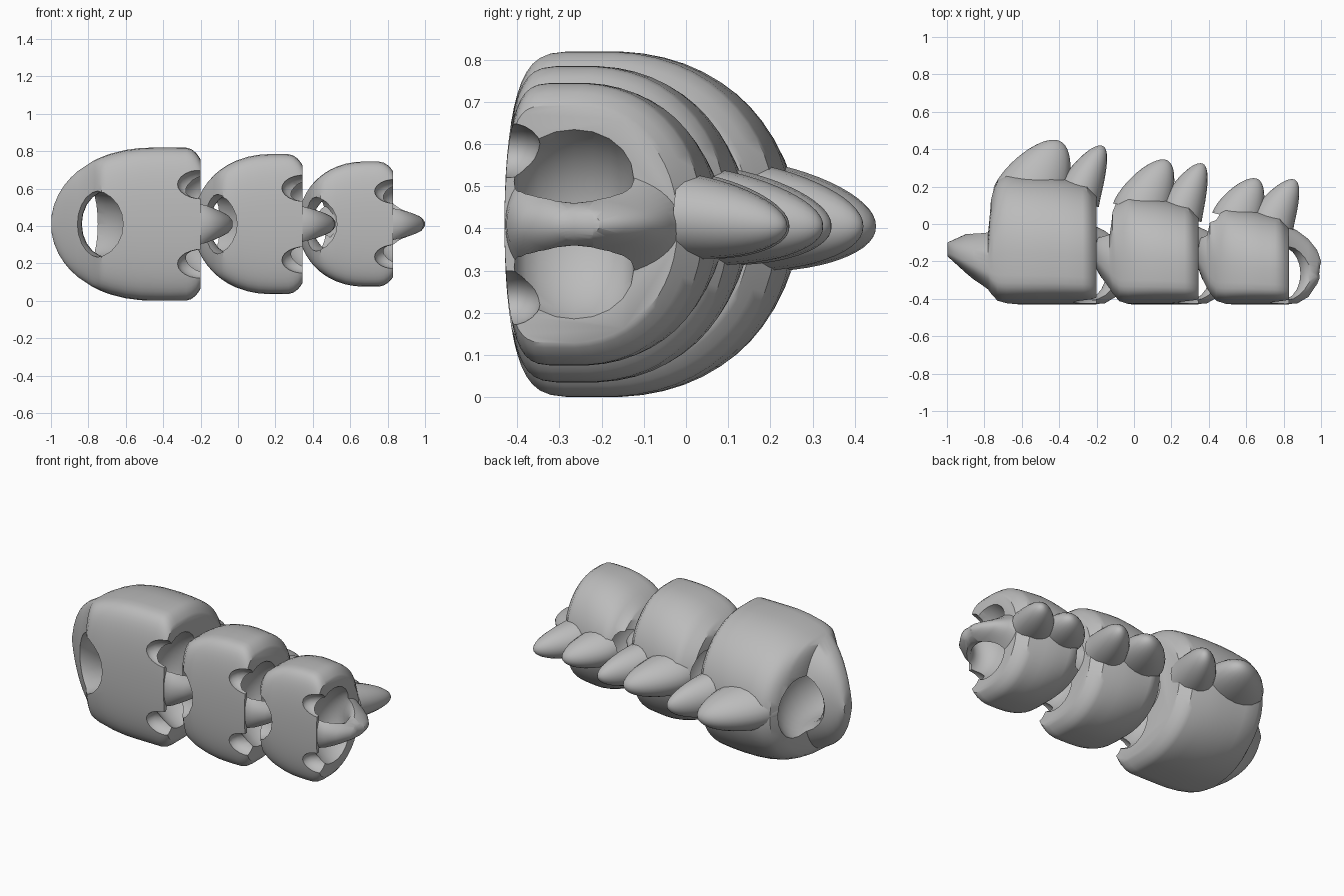
import bpy, bmesh, math
from mathutils import Matrix, Vector

if "Cube" in bpy.data.objects:
    bpy.data.objects.remove(bpy.data.objects["Cube"])

grey = bpy.data.materials.new("stone grey")
grey.diffuse_color = (0.5, 0.5, 0.5, 1)
grey.use_nodes = True
grey.node_tree.nodes["Principled BSDF"].inputs["Base Color"].default_value = grey.diffuse_color
ZC, FRONT = 0.41, -0.43


def make_object(name, bm):
    bmesh.ops.recalc_face_normals(bm, faces=bm.faces)
    me = bpy.data.meshes.new(name)
    bm.to_mesh(me)
    bm.free()
    me.materials.append(grey)
    ob = bpy.data.objects.new(name, me)
    bpy.context.collection.objects.link(ob)
    return ob


def loft(name, rings):
    bm = bmesh.new()
    loops = [[bm.verts.new(p) for p in r] for r in rings]
    n = len(loops[0])
    for a, b in zip(loops, loops[1:]):
        for i in range(n):
            bm.faces.new((a[i], a[(i + 1) % n], b[(i + 1) % n], b[i]))
    bm.faces.new(loops[0])
    bm.faces.new(loops[-1])
    return make_object(name, bm)


def section(x, h, y0, y1, boxy=4.0, n=56):
    """Cross-section facing x: round at the back, flattened at the front."""
    cy = y0 * 0.65 + y1 * 0.35
    pts = []
    for i in range(n):
        a = 2 * math.pi * (i + 0.5) / n
        c, s = math.cos(a), math.sin(a)
        e = 2 / boxy if c < 0 else 0.9
        y = cy + (y1 - cy if c > 0 else cy - y0) * math.copysign(abs(c) ** e, c)
        pts.append((x, y, ZC + h * math.copysign(abs(s) ** 0.95, s)))
    return pts


def interp(pairs, x):
    for (xa, ya), (xb, yb) in zip(pairs, pairs[1:]):
        if x <= xb:
            return ya + (yb - ya) * max(0, x - xa) / (xb - xa)
    return pairs[-1][1]


def torus(centre, major, minor, wide, upright):
    """Clearance channel around a link bar."""
    rings = []
    bm = bmesh.new()
    for i in range(40):
        u = 2 * math.pi * i / 40
        ring = []
        for j in range(20):
            v = 2 * math.pi * j / 20
            r, w = major + minor * math.cos(v), wide * math.sin(v)
            a, b = r * math.cos(u), r * math.sin(u)
            off = Vector((a, w, b)) if upright else Vector((a, b, w))
            ring.append(bm.verts.new(Vector(centre) + off))
        rings.append(ring)
    for i in range(40):
        a, b = rings[i], rings[(i + 1) % 40]
        for j in range(20):
            k = (j + 1) % 20
            bm.faces.new((a[j], a[k], b[k], b[j]))
    return make_object("channel", bm)


def ellipsoid(centre, radii):
    bm = bmesh.new()
    m = Matrix.Translation(centre) @ Matrix.Diagonal((*radii, 1))
    bmesh.ops.create_uvsphere(bm, u_segments=20, v_segments=12, radius=1, matrix=m)
    return make_object("notch", bm)


def combine(ob, other, op):
    m = ob.modifiers.new(op.lower(), 'BOOLEAN')
    m.operation, m.object, m.solver = op, other, 'EXACT'
    dg = bpy.context.evaluated_depsgraph_get()
    me = bpy.data.meshes.new_from_object(ob.evaluated_get(dg))
    ob.modifiers.clear()
    ob.data = me
    bpy.data.objects.remove(other)


def smooth(ob, angle):
    bpy.ops.object.select_all(action='DESELECT')
    ob.select_set(True)
    bpy.context.view_layer.objects.active = ob
    bpy.ops.object.shade_smooth_by_angle(angle=math.radians(angle))


def spike(name, xa, xb, tip, base_y, zh):
    """Leaf-shaped back fin, full near the base and pointed at the tip."""
    rings = []
    for k in range(15):
        t = math.sin(k / 14 * math.pi / 2)
        swell = math.sqrt(max(0.0, 1 - t ** 2)) * (1 - 0.12 * t) + 0.012
        mid = (xa + xb) / 2
        cx = mid + (tip[0] - mid) * t ** 1.2
        y = base_y + (tip[1] - base_y) * t
        cz = ZC + 0.02 - 0.025 * t
        rx, rz = (xb - xa) / 2 * swell, zh * swell
        ring = []
        for i in range(20):
            a = 2 * math.pi * i / 20
            ring.append((cx + rx * math.cos(a), y - 0.03 * (1 - t) * math.cos(a),
                         cz + rz * math.sin(a)))
        rings.append(ring)
    smooth(loft(name, rings), 50)


def segment(name, left, body, right, tip, h, back, taper, s, hole):
    # barrel body with the tapering ring nose on its left
    nose = [(left, (-0.17, -0.1)), (left + (body - left) * 0.5, (-0.27, -0.05)),
            (body, (-0.36, -0.02)), (body + 0.015, (-0.38, back * 0.5 + 0.02)),
            (body + 0.05, (-0.42, back - 0.03)), (body + 0.1, (FRONT, back))]
    lows = [(x, v[0]) for x, v in nose]
    highs = [(x, v[1]) for x, v in nose]
    highs += [(right - 0.2, back - 0.015), (right - 0.05, back - 0.05),
              (right, back - 0.11)]
    xs = [left + (right - left) * f for f in
          (0.004, 0.02, 0.05, 0.09, 0.13, 0.18, 0.4, 0.5, 0.6, 0.7, 0.8)]
    xs += [body, body + 0.015, body + 0.03, body + 0.05, body + 0.075, body + 0.1]
    xs += [right - 0.075, right - 0.05, right - 0.025, right - 0.008, right]
    rings = []
    for x in sorted(xs):
        t = max(0.0, 1 - (x - left) / taper)
        e = max(0.0, (x - right + 0.1) / 0.1)
        hh = h * math.sqrt(1 - t ** 2.15) * (1 - 0.16 * e ** 3)
        rings.append(section(x, hh, interp(lows, x), interp(highs, x),
                             5.6 if x > body else 3))
    ob = loft(name, rings)
    # flat hooked tongue on the right
    d = tip - right
    combine(ob, loft("tongue", [
        section(right - 0.1, 0.18 * s, FRONT + .002, 0.0, 3),
        section(right - 0.01, 0.14 * s, FRONT + .002, -0.01, 3),
        section(right + d * 0.25, 0.095 * s, -0.425, -0.035, 3),
        section(right + d * 0.6, 0.06 * s, -0.39, -0.08, 2.5),
        section(right + d * 0.88, 0.037 * s, -0.32, -0.14, 2.2),
        section(tip, 0.015 * s, -0.27, -0.2, 2)]), 'UNION')
    # channels that free the tongue and the ring nose
    combine(ob, torus((tip - 0.06, -0.265, ZC), 0.15 * s, 0.1 * s, 0.142, True),
            'DIFFERENCE')
    gap, minor = hole
    centre = left - 0.04
    combine(ob, torus((centre, -0.2, ZC), left + gap + minor - centre, minor,
                      0.145 * s, False), 'DIFFERENCE')
    # open notches above and below the tongue at the front
    for side in (1, -1):
        combine(ob, ellipsoid((right + 0.01, -0.42, ZC + side * 0.175 * s),
                              (0.11 * s, 0.08, 0.065 * s)), 'DIFFERENCE')
    smooth(ob, 35)


segment("large_link", -1.0, -0.78, -0.2, -0.03, 0.41, 0.265, 0.55, 1.22, (0.165, 0.14))
segment("middle_link", -0.24, -0.13, 0.345, 0.52, 0.375, 0.15, 0.42, 1.1, (0.09, 0.115))
segment("small_link", 0.32, 0.39, 0.83, 1.0, 0.335, 0.09, 0.36, 1.0, (0.08, 0.11))

# pairs of back fins
spike("large_fin_left", -0.75, -0.36, (-0.43, 0.45), 0.16, 0.13)
spike("large_fin_right", -0.43, -0.19, (-0.18, 0.42), 0.12, 0.13)
spike("middle_fin_left", -0.11, 0.19, (0.155, 0.345), 0.08, 0.115)
spike("middle_fin_right", 0.13, 0.36, (0.355, 0.325), 0.04, 0.115)
spike("small_fin_left", 0.42, 0.68, (0.64, 0.245), 0.03, 0.1)
spike("small_fin_right", 0.62, 0.85, (0.845, 0.24), 0.0, 0.1)
